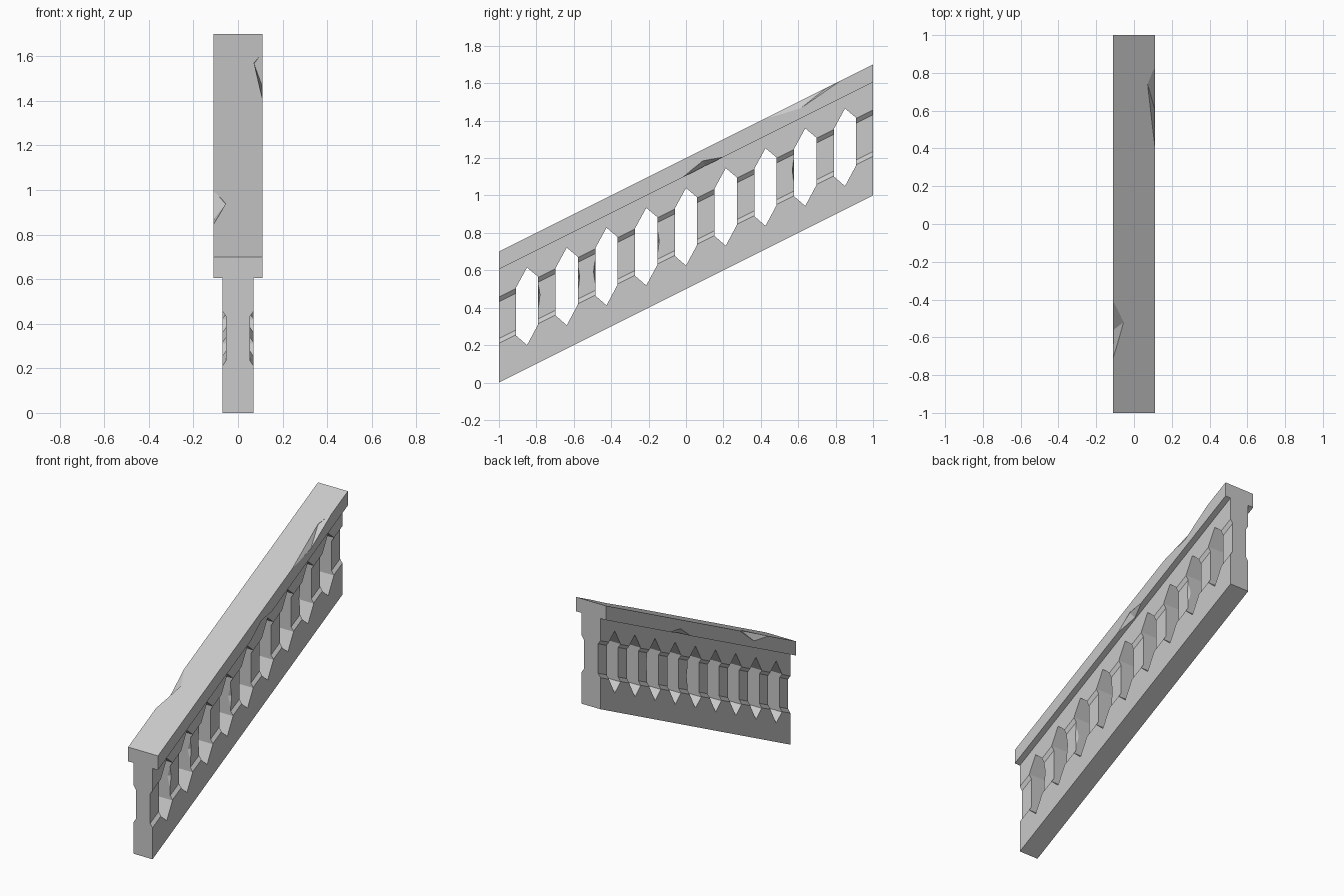
import bpy
import bmesh

cube = bpy.data.objects.get("Cube")
if cube:
    bpy.data.objects.remove(cube, do_unlink=True)

SLOPE = 0.5
PITCH = 0.2125
stone = bpy.data.materials.new("stone_grey")
stone.use_nodes = True
GREY = (0.585, 0.585, 0.585, 1)
stone.diffuse_color = GREY
stone.node_tree.nodes["Principled BSDF"].inputs["Base Color"].default_value = GREY


def prism(bm, ring, axis, length):
    """Closed prism: a ring of points swept along one axis."""
    ends = []
    for shift in (0, length):
        verts = []
        for p in ring:
            co = list(p)
            co[axis] += shift
            verts.append(bm.verts.new(co))
        ends.append(verts)
    a, b = ends
    bm.faces.new(a)
    bm.faces.new(b[::-1])
    for i in range(len(a)):
        j = (i + 1) % len(a)
        bm.faces.new((a[j], a[i], b[i], b[j]))


def hull(bm, points):
    verts = [bm.verts.new(p) for p in points]
    res = bmesh.ops.convex_hull(bm, input=verts)
    spare = {g for g in res["geom_interior"] + res["geom_unused"]
             if isinstance(g, bmesh.types.BMVert)}
    bmesh.ops.delete(bm, geom=list(spare), context='VERTS')


def finish(name, bm):
    bmesh.ops.recalc_face_normals(bm, faces=bm.faces)
    mesh = bpy.data.meshes.new(name)
    bm.to_mesh(mesh)
    bm.free()
    mesh.materials.append(stone)
    obj = bpy.data.objects.new(name, mesh)
    bpy.context.collection.objects.link(obj)
    return obj


def cut(target, cutter):
    mod = target.modifiers.new("cut", 'BOOLEAN')
    mod.operation = 'DIFFERENCE'
    mod.solver = 'EXACT'
    mod.object = cutter
    bpy.context.view_layer.objects.active = target
    bpy.ops.object.modifier_apply(modifier=mod.name)
    bpy.data.objects.remove(cutter, do_unlink=True)


# Balustrade: base, recessed band and overhanging handrail in one profile
half = [(0.07, 0), (0.07, 0.21), (0.053, 0.235), (0.053, 0.432),
        (0.07, 0.457), (0.07, 0.605), (0.11, 0.605), (0.11, 0.7)]
outline = half + [(-x, z) for x, z in reversed(half)]
bm = bmesh.new()
prism(bm, [(x, -1, z) for x, z in outline], 1, 2)
rail = finish("stair_balustrade", bm)

# Nine pointed openings
opening = [(-0.06, 0.207), (0, 0.125), (0.06, 0.207),
           (0.06, 0.46), (0, 0.54), (-0.06, 0.46)]
bm = bmesh.new()
for i in range(-4, 5):
    prism(bm, [(-0.2, i * PITCH + y, z) for y, z in opening], 0, 0.4)
cut(rail, finish("opening_cutter", bm))


def edge_chip(bm, side, y0, y1, edge_z, inner, depth):
    """Faceted chip on a handrail edge; inner is (x, y) of its deepest point."""
    out = edge_z - depth
    x_in, y_in = inner
    points = [(0.112, y0, edge_z - depth * 0.05), (0.112, y1, edge_z - depth * 0.05),
              (x_in, y_in, edge_z + depth * 0.08), (x_in, y_in, out),
              (0.108, (y0 + y1) / 2, edge_z + depth),
              (0.16, y0, out), (0.16, y1, out), (0.16, (y0 + y1) / 2, edge_z + depth)]
    hull(bm, [(side * x, y, z) for x, y, z in points])


# Worn chips along the handrail
bm = bmesh.new()
edge_chip(bm, 1, 0.39, 0.84, 0.7, (0.072, 0.74), -0.04)
edge_chip(bm, -1, -0.72, -0.4, 0.7, (0.055, -0.52), -0.05)
edge_chip(bm, 1, -0.03, 0.21, 0.605, (0.077, 0.1), 0.035)
edge_chip(bm, -1, 0.1, 0.33, 0.605, (0.077, 0.2), 0.035)

# Small nicks on the post corners: side, opening, edge direction, height
for side, hole, edge, z in [(1, -4, 1, 0.36), (1, -3, 1, 0.35), (1, -2, -1, 0.34),
                            (1, -1, 1, 0.33), (1, 3, -1, 0.35), (-1, 0, 1, 0.33),
                            (-1, 2, 1, 0.36)]:
    y = hole * PITCH + edge * 0.06
    points = [(0.055, -0.002, z - 0.08), (0.055, -0.002, z + 0.07),
              (0.03, 0.002, z), (0.051, 0.012, z), (0.075, -0.025, z)]
    hull(bm, [(side * x, y + edge * dy, h) for x, dy, h in points])
cut(rail, finish("chip_cutter", bm))

# Shear the whole rail up the stair slope
for v in rail.data.vertices:
    v.co.z += SLOPE * (v.co.y + 1)
rail.data.update()
